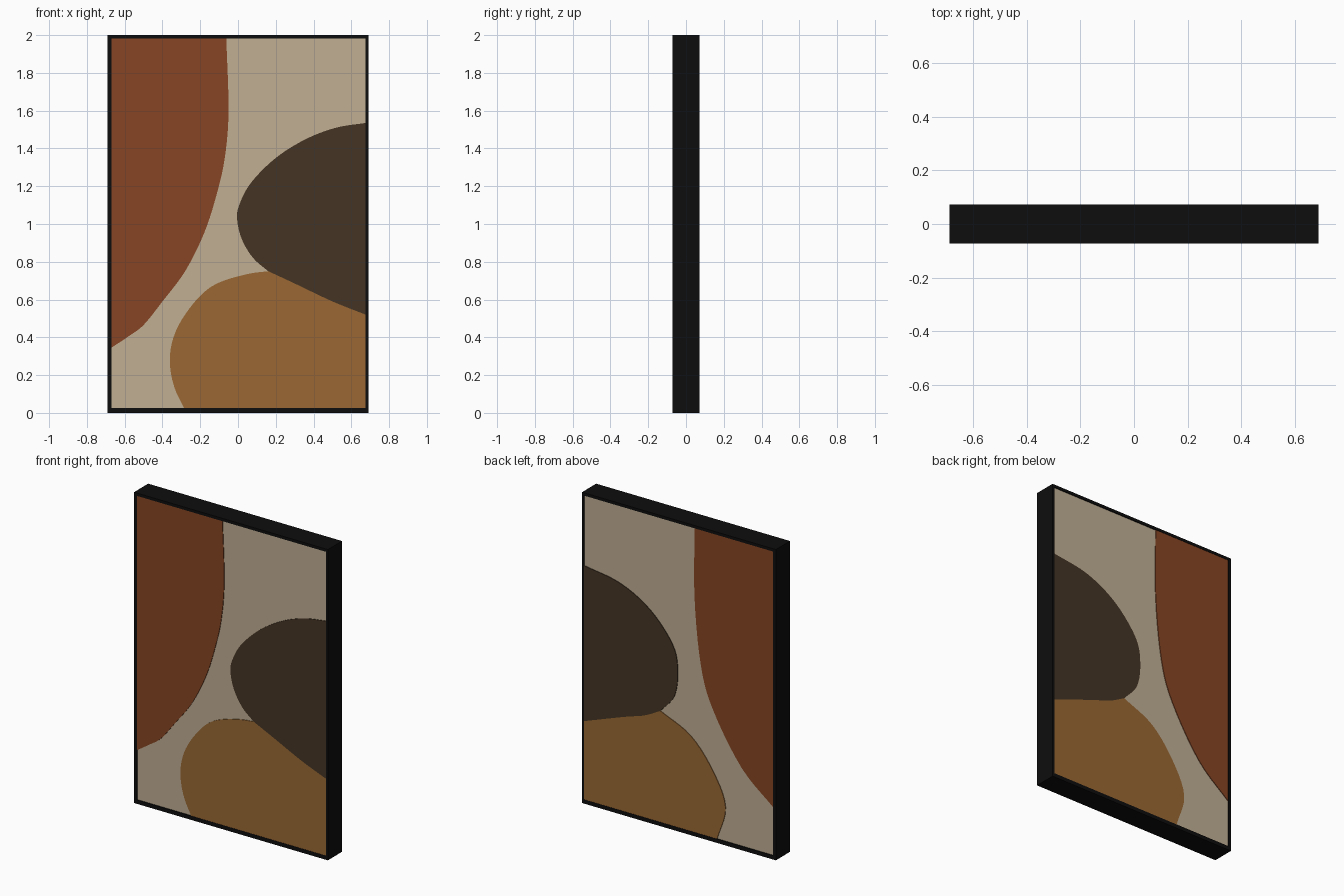
import bpy, bmesh
from mathutils import Vector

if "Cube" in bpy.data.objects:
    bpy.data.objects.remove(bpy.data.objects["Cube"])

X0, X1, H, D = -0.69, 0.69, 2.0, 0.072      # outer frame extents, half depth
IX0, IX1, IZ0, IZ1 = -0.67, 0.676, 0.025, 1.982   # visible picture opening


def material(name, r, g, b):
    m = bpy.data.materials.new(name)
    lin = [(c / 255 / 12.92) if c < 10 else ((c / 255 + 0.055) / 1.055) ** 2.4 for c in (r, g, b)]
    m.diffuse_color = (*lin, 1)
    m.use_nodes = True
    m.node_tree.nodes["Principled BSDF"].inputs["Base Color"].default_value = m.diffuse_color
    return m


BLACK = material("black", 13, 13, 13)
BEIGE = material("beige", 193, 175, 148)
RUST = material("rust", 134, 69, 35)
BROWN = material("dark_brown", 69, 53, 37)
OCHRE = material("ochre", 155, 105, 52)


def finish(name, bm, mat):
    bmesh.ops.recalc_face_normals(bm, faces=bm.faces[:])
    me = bpy.data.meshes.new(name)
    bm.to_mesh(me)
    bm.free()
    me.materials.append(mat)
    ob = bpy.data.objects.new(name, me)
    bpy.context.collection.objects.link(ob)


def prism(name, outline, y0, y1, mat):
    """Extrude an x-z outline from y0 to y1."""
    bm = bmesh.new()
    face = bm.faces.new([bm.verts.new((x, y0, z)) for x, z in outline])
    ext = bmesh.ops.extrude_face_region(bm, geom=[face])
    verts = [v for v in ext["geom"] if isinstance(v, bmesh.types.BMVert)]
    bmesh.ops.translate(bm, verts=verts, vec=(0, y1 - y0, 0))
    finish(name, bm, mat)


def rect(x0, x1, z0, z1):
    return [(x0, z0), (x1, z0), (x1, z1), (x0, z1)]


def smooth(pts, n=5):
    """Smooth curve passing through all the points."""
    p = [Vector(q) for q in pts]
    p = [2 * p[0] - p[1]] + p + [2 * p[-1] - p[-2]]
    out = []
    for a, b, c, d in zip(p, p[1:], p[2:], p[3:]):
        for i in range(n):
            t = i / n
            out.append(0.5 * (2 * b + (c - a) * t + (2 * a - 5 * b + 4 * c - d) * t * t
                              + (3 * b - a - 3 * c + d) * t ** 3))
    return [tuple(v) for v in out] + [tuple(pts[-1])]


# Frame: one mitred ring
bm = bmesh.new()
outer, inner = rect(X0, X1, 0, H), rect(IX0, IX1, IZ0, IZ1)
rings = [[bm.verts.new((x, y, z)) for x, z in loop]
         for loop, y in ((outer, -D), (inner, -D), (inner, D), (outer, D))]
for r in range(4):
    a, b = rings[r], rings[(r + 1) % 4]
    for i in range(4):
        j = (i + 1) % 4
        bm.faces.new((a[i], a[j], b[j], b[i]))
finish("frame", bm, BLACK)

# Canvas slab filling the frame
prism("canvas", inner, -0.066, 0.066, BEIGE)

# Painted shapes on the front and back of the canvas
art = {
    "front": dict(
        side=-1,
        rust=[(-0.062, IZ1), (-0.05, 1.6), (-0.07, 1.35), (-0.115, 1.15), (-0.18, 0.95),
              (-0.28, 0.75), (-0.40, 0.59), (-0.50, 0.465), (-0.58, 0.405), (IX0, 0.345)],
        upper=[(IX1, 1.535), (0.52, 1.51), (0.36, 1.45), (0.2, 1.35), (0.07, 1.22),
               (0.01, 1.11), (-0.005, 1.03), (0.02, 0.92), (0.08, 0.82), (0.16, 0.75)],
        seam=[(0.16, 0.75), (0.3, 0.685), (0.5, 0.59), (IX1, 0.52)],
        lower=[(0.16, 0.75), (0.05, 0.735), (-0.1, 0.69), (-0.2, 0.62), (-0.3, 0.49),
               (-0.35, 0.37), (-0.36, 0.25), (-0.335, 0.13), (-0.285, IZ0)]),
    "back": dict(
        side=1,
        rust=[(-0.11, IZ1), (-0.11, 1.53), (-0.155, 1.11), (-0.24, 0.85),
              (-0.444, 0.53), (IX0, 0.335)],
        upper=[(IX1, 1.53), (0.42, 1.485), (0.206, 1.37), (0.047, 1.19),
               (0.01, 1.03), (0.035, 0.86), (0.134, 0.74)],
        seam=[(0.134, 0.74), (0.25, 0.68), (0.386, 0.635), (IX1, 0.53)],
        lower=[(0.134, 0.74), (-0.083, 0.637), (-0.242, 0.45), (-0.33, 0.243), (-0.27, IZ0)]),
}
for face, s in art.items():
    y0, y1 = s["side"] * 0.066, s["side"] * 0.070
    seam = smooth(s["seam"])
    prism(face + "_rust_shape", smooth(s["rust"]) + [(IX0, IZ1)], y0, y1, RUST)
    prism(face + "_brown_shape", smooth(s["upper"]) + seam[1:], y0, y1, BROWN)
    prism(face + "_ochre_shape", smooth(s["lower"]) + [(IX1, IZ0)] + seam[:0:-1], y0, y1, OCHRE)
